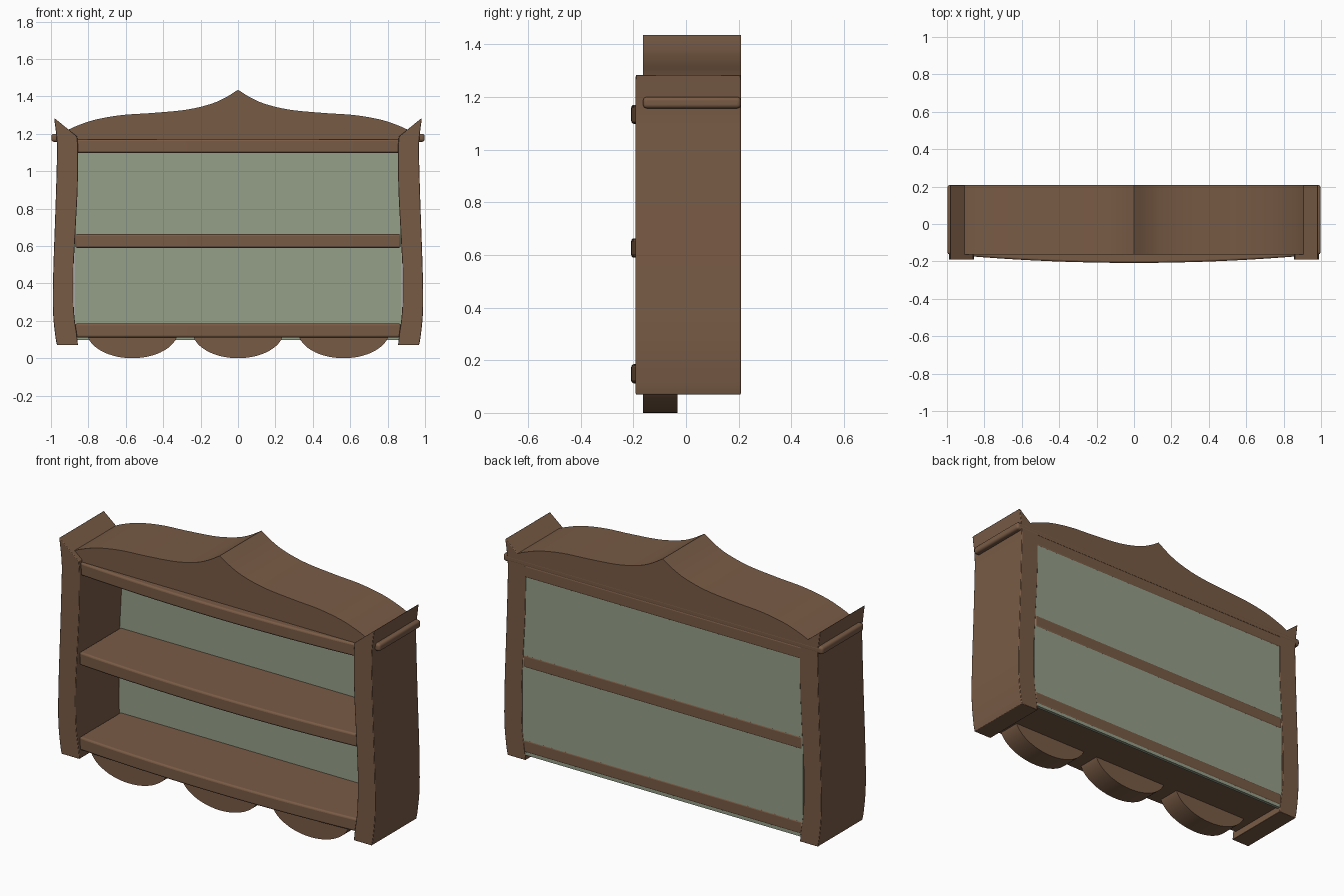
import bpy, bmesh, math
from mathutils import Vector

if "Cube" in bpy.data.objects:
    bpy.data.objects.remove(bpy.data.objects["Cube"])


def material(name, rgb):
    m = bpy.data.materials.new(name)
    m.diffuse_color = (*rgb, 1)
    m.use_nodes = True
    m.node_tree.nodes["Principled BSDF"].inputs["Base Color"].default_value = m.diffuse_color
    return m


WOOD = material("brown wood", (0.19, 0.105, 0.06))
GREEN = material("sage green", (0.30, 0.345, 0.25))


def smooth_curve(pts, steps=6):
    """Catmull-Rom curve through 2D points."""
    p = [Vector(q) for q in pts]
    p = [2 * p[0] - p[1]] + p + [2 * p[-1] - p[-2]]
    out = []
    for i in range(1, len(p) - 2):
        a, b, c, d = p[i - 1:i + 3]
        for s in range(steps):
            t = s / steps
            v = 0.5 * (2 * b + (c - a) * t + (2 * a - 5 * b + 4 * c - d) * t * t
                       + (3 * b - a - 3 * c + d) * t ** 3)
            out.append((v.x, v.y))
    return out + [tuple(pts[-1])]


def prism(name, outline, lo, hi, mat, axis="y", bevel=0.0, segments=2):
    """Extrude a 2D outline (XZ along y, or XY along z) between lo and hi."""
    bm = bmesh.new()
    place = (lambda a, b, c: (a, c, b)) if axis == "y" else (lambda a, b, c: (a, b, c))
    rings = [[bm.verts.new(place(a, b, c)) for a, b in outline] for c in (lo, hi)]
    n = len(outline)
    for i in range(n):
        j = (i + 1) % n
        bm.faces.new((rings[0][i], rings[0][j], rings[1][j], rings[1][i]))
    for r in rings:
        bm.faces.new(r)
    bmesh.ops.recalc_face_normals(bm, faces=bm.faces)
    me = bpy.data.meshes.new(name)
    bm.to_mesh(me)
    bm.free()
    me.materials.append(mat)
    ob = bpy.data.objects.new(name, me)
    bpy.context.collection.objects.link(ob)
    bpy.ops.object.select_all(action="DESELECT")
    ob.select_set(True)
    bpy.context.view_layer.objects.active = ob
    if bevel:
        b = ob.modifiers.new("soft edges", "BEVEL")
        b.width, b.segments = bevel, segments
        b.limit_method, b.angle_limit = "ANGLE", math.radians(40)
    bpy.ops.object.shade_smooth_by_angle(angle=math.radians(35))
    return ob


def rect(x0, x1, b0, b1):
    return [(x0, b0), (x1, b0), (x1, b1), (x0, b1)]


# bowed side panels with flared tips
outer = smooth_curve([(0.968, 0.07), (0.977, 0.12), (0.989, 0.25), (0.988, 0.45),
                      (0.976, 0.8), (0.97, 1.0), (0.968, 1.15), (0.983, 1.285)])
inner = smooth_curve([(0.86, 1.185), (0.855, 1.1), (0.858, 0.9), (0.868, 0.7),
                      (0.88, 0.45), (0.877, 0.25), (0.861, 0.12), (0.856, 0.07)])
for side, s in (("left", -1), ("right", 1)):
    prism(side + "_side_panel", [(s * x, z) for x, z in outer + inner],
          -0.191, 0.208, WOOD, bevel=0.003)

# shelves with gently bowed fronts
bow = [(0.87 * t / 12, -0.208 + 0.035 * (t / 12) ** 2) for t in range(-12, 13)]
for name, z0, z1 in (("bottom_shelf", 0.112, 0.185), ("middle_shelf", 0.59, 0.663),
                     ("top_shelf", 1.098, 1.17)):
    prism(name, bow + [(0.87, 0.208), (-0.87, 0.208)], z0, z1, WOOD,
          axis="z", bevel=0.01, segments=3)

# top board whose rounded ends pass through the sides
prism("top_board", rect(-0.998, 0.998, 1.157, 1.2), -0.163, 0.2085, WOOD,
      bevel=0.014, segments=4)

# pointed, swept pediment
half = smooth_curve([(0, 1.435), (0.07, 1.392), (0.15, 1.358), (0.28, 1.328),
                     (0.46, 1.311), (0.62, 1.3), (0.76, 1.276), (0.86, 1.243),
                     (0.915, 1.218)])
pediment = [(-x, z) for x, z in reversed(half[1:])] + half
prism("pediment", pediment + [(0.915, 1.165), (-0.915, 1.165)], -0.163, 0.208, WOOD)

# green back panel
prism("back_panel", rect(-0.875, 0.875, 0.098, 1.18), 0.188, 0.206, GREEN)

# three scalloped aprons below the bottom shelf
for name, cx in (("left_scallop", -0.565), ("middle_scallop", 0), ("right_scallop", 0.565)):
    arc = [(cx + 0.245 * math.cos(a), 0.15 - 0.147 * math.sin(a))
           for a in (math.pi * i / 28 for i in range(29))]
    arc = [(x, z - 0.003) for x, z in arc]
    prism(name, arc, -0.163, -0.033, WOOD)
